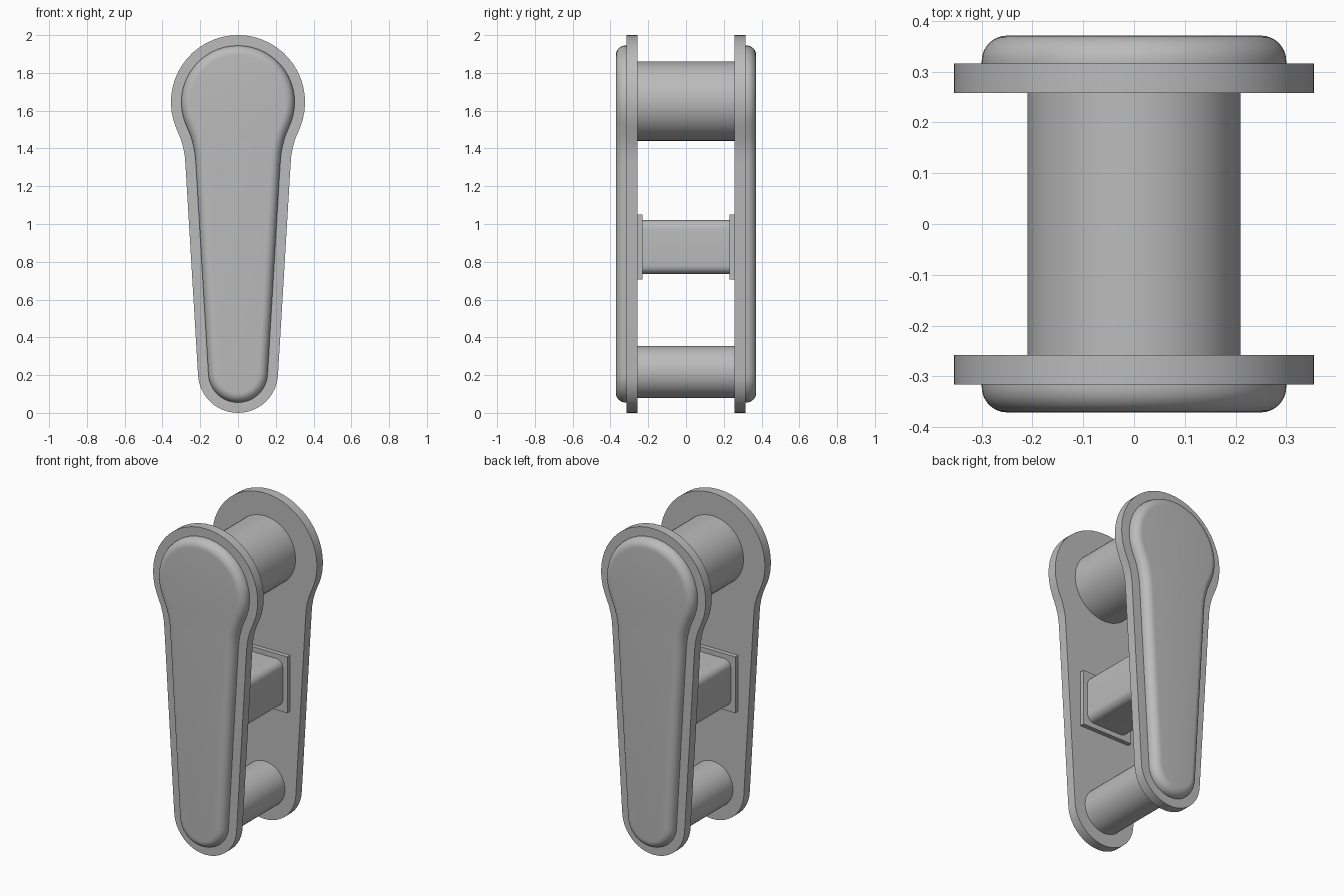
import bpy, bmesh
from math import sin, cos, pi, radians
from mathutils import Matrix

cube = bpy.data.objects.get("Cube")
if cube:
    bpy.data.objects.remove(cube)

grey = bpy.data.materials.new("plain grey")
grey.use_nodes = True
grey.diffuse_color = (0.5, 0.5, 0.5, 1)
grey.node_tree.nodes["Principled BSDF"].inputs["Base Color"].default_value = (0.5, 0.5, 0.5, 1)

HEAD_Z, HEAD_R = 1.645, 0.355
FOOT_Z, FOOT_R = 0.212, 0.212


def arc(z, r, start, end, steps):
    angles = [radians(start + (end - start) * i / steps) for i in range(steps + 1)]
    return [(r * cos(a), z + r * sin(a)) for a in angles]


def outline(inset):
    """Closed link outline: round head, concave neck, tapering sides, round foot."""
    neck = [(0.302, 1.447, 18), (0.289, 1.4, 12), (0.282, 1.36, 7), (0.278, 1.31, 3)]
    right = arc(FOOT_Z, FOOT_R - inset, -90, -2, 12)
    right += [(x - inset * cos(radians(a)), z + inset * sin(radians(a)))
              for x, z, a in reversed(neck)]
    right += arc(HEAD_Z, HEAD_R - inset, -22, 90, 16)
    return right + [(-x, z) for x, z in reversed(right[1:-1])]


def finish(name, bm, mirrored=False):
    bmesh.ops.recalc_face_normals(bm, faces=bm.faces)
    mesh = bpy.data.meshes.new(name)
    bm.to_mesh(mesh)
    bm.free()
    mesh.materials.append(grey)
    obj = bpy.data.objects.new(name, mesh)
    bpy.context.collection.objects.link(obj)
    if mirrored:
        mod = obj.modifiers.new("Mirror", "MIRROR")
        mod.use_axis = (False, True, False)
    bpy.ops.object.select_all(action="DESELECT")
    obj.select_set(True)
    bpy.context.view_layer.objects.active = obj
    bpy.ops.object.shade_smooth_by_angle(angle=radians(35))
    return obj


def loft(name, rings):
    """Bridge link outlines given as (inset, y), cap both ends and mirror front to back."""
    bm = bmesh.new()
    loops = [[bm.verts.new((x, y, z)) for x, z in outline(inset)] for inset, y in rings]
    n = len(loops[0])
    for a, b in zip(loops, loops[1:]):
        for i in range(n):
            j = (i + 1) % n
            bm.faces.new((a[i], a[j], b[j], b[i]))
    bm.faces.new(loops[0])
    bm.faces.new(loops[-1])
    return finish(name, bm, True)


def pin(name, z, radius):
    bm = bmesh.new()
    place = Matrix.Translation((0, 0, z)) @ Matrix.Rotation(pi / 2, 4, "X")
    bmesh.ops.create_cone(bm, cap_ends=True, segments=48, radius1=radius,
                          radius2=radius, depth=0.53, matrix=place)
    return finish(name, bm)


def block(name, size, y, mirrored=False, rounding=0):
    bm = bmesh.new()
    place = Matrix.Translation((0, y, 0.878)) @ Matrix.Diagonal((*size, 1))
    bmesh.ops.create_cube(bm, size=1, matrix=place)
    if rounding:
        long_edges = [e for e in bm.edges
                      if abs(e.verts[0].co.y - e.verts[1].co.y) > 0.1]
        bmesh.ops.bevel(bm, geom=long_edges, offset=rounding, segments=6,
                        profile=0.5, affect="EDGES")
    return finish(name, bm, mirrored)


# Side plates and the cushioned covers on their outer faces
loft("side_plates", [(0, 0.258), (0, 0.316)])
curve = [i * pi / 16 for i in range(9)]
loft("rounded_covers", [(0.055, 0.31)] +
     [(0.055 + 0.05 * (1 - cos(a)), 0.321 + 0.05 * sin(a)) for a in curve])

# Round pins joining the plates
pin("upper_pin", 1.65, 0.21)
pin("lower_pin", 0.217, 0.138)

# Square middle bar with end flanges
block("middle_bar", (0.285, 0.53, 0.285), 0, rounding=0.045)
block("bar_flanges", (0.345, 0.03, 0.345), 0.246, mirrored=True)
